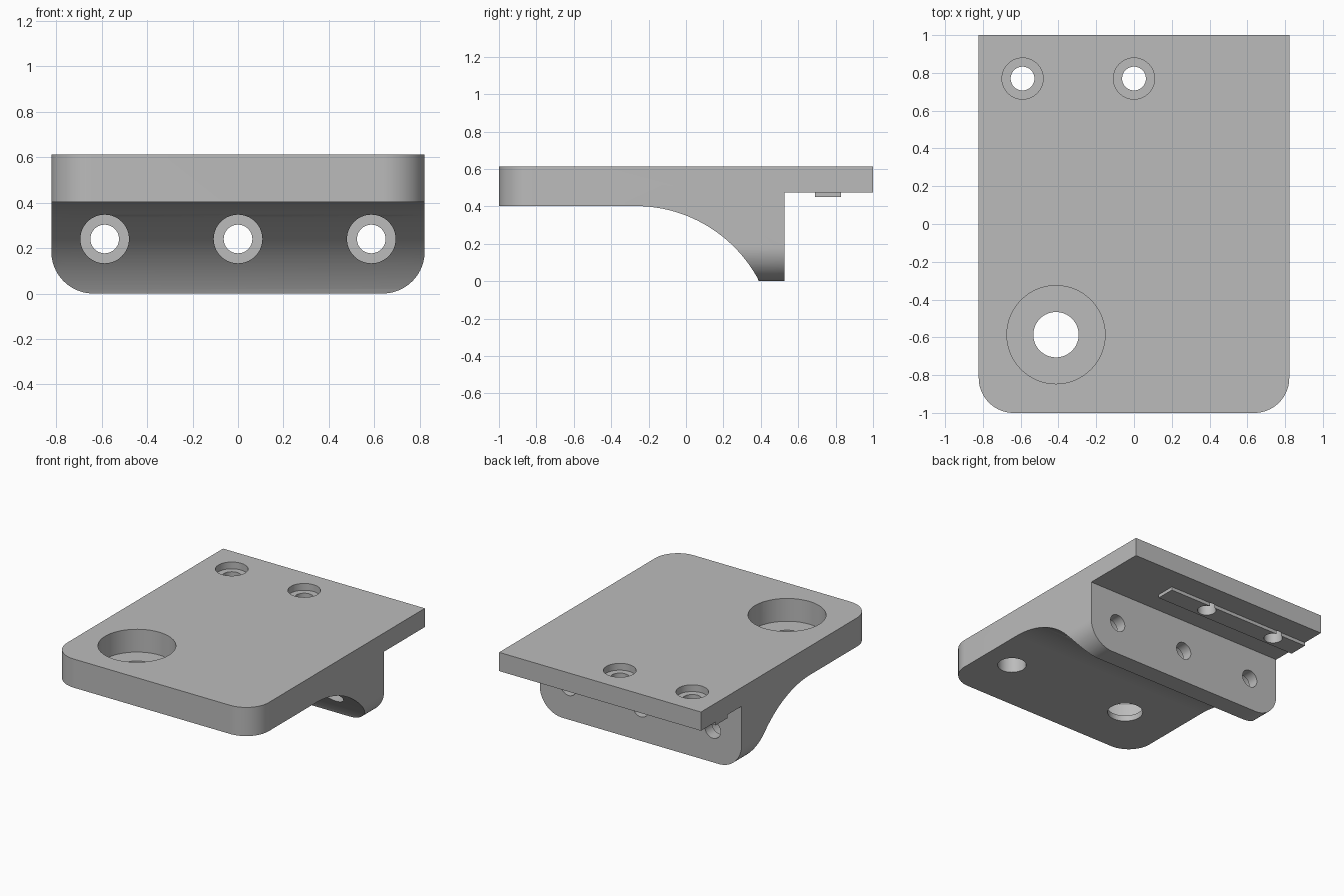
import bpy, bmesh
from math import sin, cos, pi, asin
from mathutils import Vector

cube = bpy.data.objects.get("Cube")
if cube:
    bpy.data.objects.remove(cube, do_unlink=True)

W, TOP, MID, BACK_Z, LEG_Y = 0.822, 0.613, 0.402, 0.475, 0.527
CORNER = 0.185

grey = bpy.data.materials.new("machined_grey")
grey.use_nodes = True
grey.diffuse_color = (0.5, 0.5, 0.5, 1)
grey.node_tree.nodes["Principled BSDF"].inputs["Base Color"].default_value = (0.5, 0.5, 0.5, 1)


def prism(name, points, direction):
    """Closed solid made by sweeping a flat outline along a direction."""
    bm = bmesh.new()
    face = bm.faces.new([bm.verts.new(p) for p in points])
    swept = bmesh.ops.extrude_face_region(bm, geom=[face])["geom"]
    bmesh.ops.translate(bm, vec=Vector(direction),
                        verts=[v for v in swept if isinstance(v, bmesh.types.BMVert)])
    bmesh.ops.recalc_face_normals(bm, faces=bm.faces)
    mesh = bpy.data.meshes.new(name)
    bm.to_mesh(mesh)
    bm.free()
    mesh.materials.append(grey)
    obj = bpy.data.objects.new(name, mesh)
    bpy.context.collection.objects.link(obj)
    return obj


def combine(target, tool, operation):
    """Apply a boolean and discard the tool."""
    tool.hide_render = True
    mod = target.modifiers.new(operation, "BOOLEAN")
    mod.operation, mod.object, mod.solver = operation, tool, "EXACT"
    bpy.context.view_layer.objects.active = target
    bpy.ops.object.modifier_apply(modifier=mod.name)
    bpy.data.objects.remove(tool, do_unlink=True)


def bore(axis, a, b, radius, start, end):
    """Round cut along y or z; a and b place its centre across the axis."""
    ring = [(a + radius * cos(t), b + radius * sin(t))
            for t in (2 * pi * i / 64 for i in range(64))]
    if axis == "z":
        points, sweep = [(u, v, start) for u, v in ring], (0, 0, end - start)
    else:
        points, sweep = [(u, start, v) for u, v in ring], (0, end - start, 0)
    combine(bracket, prism("bore_cutter", points, sweep), "DIFFERENCE")


def rounded_outline(low, high):
    """Rectangle with its two low corners rounded."""
    arc = [(CORNER * cos(t), CORNER * sin(t))
           for t in (pi / 2 * i / 20 for i in range(21))]
    right = [(W - CORNER + c, low + CORNER - s) for c, s in arc]
    left = [(-x, y) for x, y in reversed(right)]
    return [(W, high)] + right + left + [(-W, high)]


# Side profile: plate, curved gusset, leg and thin rear ledge
radius, tangent, foot = 0.745, -0.27, 0.39
sweep = asin((foot - tangent) / radius)
gusset = [(tangent + radius * sin(sweep * i / 40), MID - radius + radius * cos(sweep * i / 40))
          for i in range(40)]
profile = [(-1, TOP), (-1, MID)] + gusset + [
    (foot, 0), (LEG_Y, 0), (LEG_Y, BACK_Z), (1, BACK_Z), (1, TOP)]
bracket = prism("mounting_bracket", [(-W, y, z) for y, z in profile], (2 * W, 0, 0))

# Rounded front corners and rounded foot corners
combine(bracket, prism("plan_trim", [(x, y, -0.1) for x, y in rounded_outline(-1, 1.1)],
                       (0, 0, 1)), "INTERSECT")
combine(bracket, prism("front_trim", [(x, -1.1, z) for x, z in rounded_outline(0, 0.8)],
                       (0, 2.3, 0)), "INTERSECT")

# Locating rib below the rear ledge
rib = [(-W, 0.69), (0.36, 0.69), (0.36, 0.83), (-W, 0.83)]
combine(bracket, prism("rib", [(x, y, 0.45) for x, y in rib], (0, 0, 0.08)), "UNION")

# Counterbored screw holes in the rear ledge
for x in (-0.59, 0):
    bore("z", x, 0.77, 0.063, 0.3, 0.8)
    bore("z", x, 0.77, 0.109, TOP - 0.05, 0.8)

# Large counterbored hole and blind hole in the front plate
bore("z", -0.413, -0.586, 0.12, 0.2, 0.8)
bore("z", -0.413, -0.586, 0.26, 0.445, 0.8)
bore("z", 0.59, -0.59, 0.097, 0.2, 0.55)

# Counterbored screw holes through the leg
for x in (-0.587, 0, 0.587):
    bore("y", x, 0.24, 0.063, 0.0, 0.7)
    bore("y", x, 0.24, 0.107, 0.0, 0.445)

bpy.ops.object.select_all(action="DESELECT")
bracket.select_set(True)
bpy.context.view_layer.objects.active = bracket
bpy.ops.object.shade_smooth_by_angle(angle=pi / 6)
